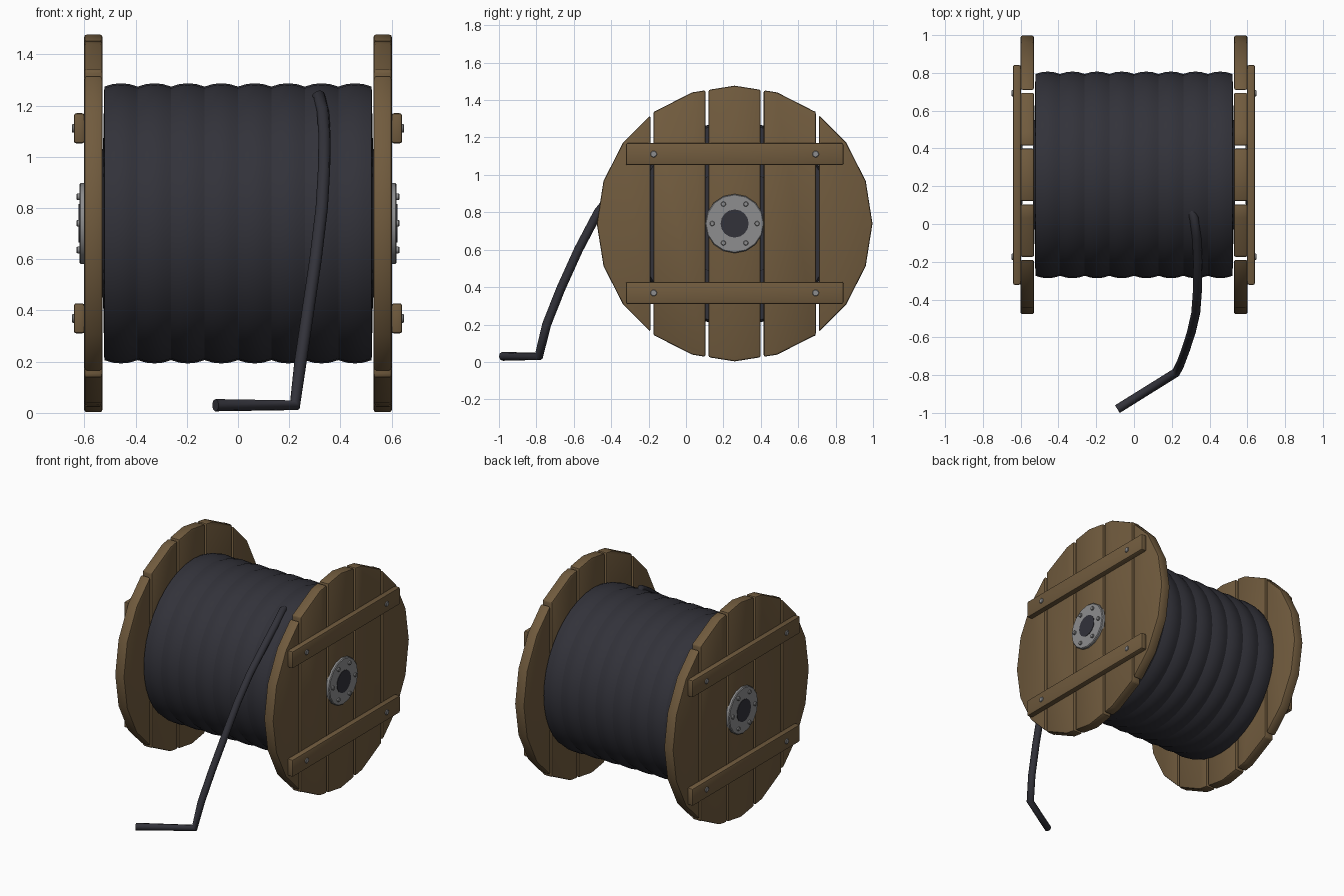
import bpy, bmesh, math
from mathutils import Matrix, Vector

if "Cube" in bpy.data.objects:
    bpy.data.objects.remove(bpy.data.objects["Cube"], do_unlink=True)

CY, CZ = 0.26, 0.74          # axle position
WHEEL_R = 0.737
AXLE = Matrix(((0, 0, 1, 0), (1, 0, 0, CY), (0, 1, 0, CZ), (0, 0, 0, 1)))  # local z -> x


def material(name, rgb):
    m = bpy.data.materials.new(name)
    m.use_nodes = True
    color = (*rgb, 1)
    m.diffuse_color = color
    m.node_tree.nodes["Principled BSDF"].inputs["Base Color"].default_value = color
    return m


WOOD = material("brown_wood", (0.165, 0.105, 0.048))
METAL = material("grey_metal", (0.27, 0.27, 0.275))
CABLE = material("black_rubber", (0.032, 0.032, 0.042))


def finish(bm, name, mat, side=1, bevel=0, segments=2):
    """Bevel the sharp edges, turn local z onto the axle and make the object."""
    bmesh.ops.recalc_face_normals(bm, faces=bm.faces)
    if bevel:
        edges = [e for e in bm.edges if e.calc_face_angle(0) > math.radians(30)]
        bmesh.ops.bevel(bm, geom=edges, offset=bevel, segments=segments,
                        profile=0.5, affect='EDGES')
    bm.transform(Matrix.Diagonal((side, 1, 1, 1)) @ AXLE)
    bmesh.ops.recalc_face_normals(bm, faces=bm.faces)
    mesh = bpy.data.meshes.new(name)
    bm.to_mesh(mesh)
    bm.free()
    mesh.materials.append(mat)
    obj = bpy.data.objects.new(name, mesh)
    bpy.context.collection.objects.link(obj)
    bpy.ops.object.select_all(action='DESELECT')
    obj.select_set(True)
    bpy.context.view_layer.objects.active = obj
    bpy.ops.object.shade_smooth_by_angle(angle=math.radians(30))
    return obj


def disc(name, mat, side, u, v, radius, lo, hi, sides, bevel=0):
    bm = bmesh.new()
    bmesh.ops.create_cone(bm, cap_ends=True, segments=sides, radius1=radius,
                          radius2=radius, depth=hi - lo,
                          matrix=Matrix.Translation((u, v, (lo + hi) / 2)))
    return finish(bm, name, mat, side, bevel, 1)


def wheel_plank(name, side, lo, hi):
    """One slice of the round end, cut between two gaps."""
    bm = bmesh.new()
    bmesh.ops.create_cone(bm, cap_ends=True, segments=20, radius1=WHEEL_R,
                          radius2=WHEEL_R, depth=0.072,
                          matrix=Matrix.Translation((0, 0, 0.565)) @ Matrix.Rotation(math.pi / 2, 4, 'Z'))
    for pos, normal in ((lo, -1), (hi, 1)):
        cut = bmesh.ops.bisect_plane(bm, geom=bm.verts[:] + bm.edges[:] + bm.faces[:],
                                     dist=1e-5, plane_co=(pos, 0, 0),
                                     plane_no=(normal, 0, 0), clear_outer=True)
        rim = [e for e in cut["geom_cut"] if isinstance(e, bmesh.types.BMEdge)]
        if rim:
            bmesh.ops.edgeloop_fill(bm, edges=rim)
    return finish(bm, name, WOOD, side, 0.01)


def crossbar(name, side, v):
    bm = bmesh.new()
    bmesh.ops.create_cube(bm, size=1, matrix=Matrix.Translation((0, v, 0.62))
                          @ Matrix.Diagonal((1.164, 0.118, 0.042, 1)))
    return finish(bm, name, WOOD, side, 0.01)


# Both ends of the reel
PLANK, GAP = 0.295, 0.016
for side, label in ((1, "left"), (-1, "right")):
    for i in range(5):
        mid = (i - 2) * PLANK
        lo = -1 if i == 0 else mid - (PLANK - GAP) / 2
        hi = 1 if i == 4 else mid + (PLANK - GAP) / 2
        wheel_plank(f"{label}_wheel_plank_{i + 1}", side, lo, hi)
    for v, level in ((-0.371, "lower"), (0.371, "upper")):
        crossbar(f"{label}_{level}_crossbar", side, v)
        for u, end in ((-0.433, "front"), (0.433, "back")):
            disc(f"{label}_{level}_{end}_crossbar_bolt", METAL, side, u, v,
                 0.018, 0.63, 0.648, 10, 0.003)
    disc(f"{label}_hub_flange", METAL, side, 0, 0, 0.158, 0.59, 0.619, 16, 0.005)
    disc(f"{label}_hub_center", CABLE, side, 0, 0, 0.075, 0.59, 0.622, 16)
    for i in range(6):
        a = math.radians(60 * i)
        disc(f"{label}_hub_bolt_{i + 1}", METAL, side, 0.12 * math.cos(a),
             0.12 * math.sin(a), 0.014, 0.61, 0.63, 8, 0.003)

# Wound cable: a scalloped profile spun around the axle
profile = [(0, -0.535), (0.29, -0.535), (0.29, -0.527)]
TURNS, STEPS, HALF = 8, 4, 0.522
for i in range(TURNS * STEPS + 1):
    t = i / STEPS
    profile.append((0.534 + 0.013 * abs(math.sin(math.pi * t)) ** 0.8,
                    -HALF + 2 * HALF * t / TURNS))
profile += [(r, -z) for r, z in reversed(profile[:3])]
bm = bmesh.new()
verts = [bm.verts.new((r, 0, z)) for r, z in profile]
edges = [bm.edges.new(pair) for pair in zip(verts, verts[1:])]
bmesh.ops.spin(bm, geom=verts + edges, cent=(0, 0, 0), axis=(0, 0, 1),
               angle=math.tau, steps=40, use_merge=True)
bmesh.ops.remove_doubles(bm, verts=bm.verts, dist=1e-5)
finish(bm, "wound_cable", CABLE)

# Loose cable end hanging to the ground
path = [(0.30, 0.09, 1.22), (0.318, 0.03, 1.236), (0.332, -0.07, 1.175),
        (0.338, -0.2, 1.08), (0.336, -0.35, 0.95), (0.327, -0.47, 0.80),
        (0.303, -0.575, 0.60), (0.272, -0.67, 0.39), (0.244, -0.745, 0.20),
        (0.222, -0.787, 0.03), (-0.088, -0.98, 0.03)]
curve = bpy.data.curves.new("loose_cable", 'CURVE')
curve.dimensions = '3D'
curve.bevel_depth = 0.024
curve.bevel_resolution = 2
curve.use_fill_caps = True
spline = curve.splines.new('POLY')
spline.points.add(len(path) - 1)
for point, co in zip(spline.points, path):
    point.co = (*co, 1)
curve.materials.append(CABLE)
bpy.context.collection.objects.link(bpy.data.objects.new("loose_cable", curve))
